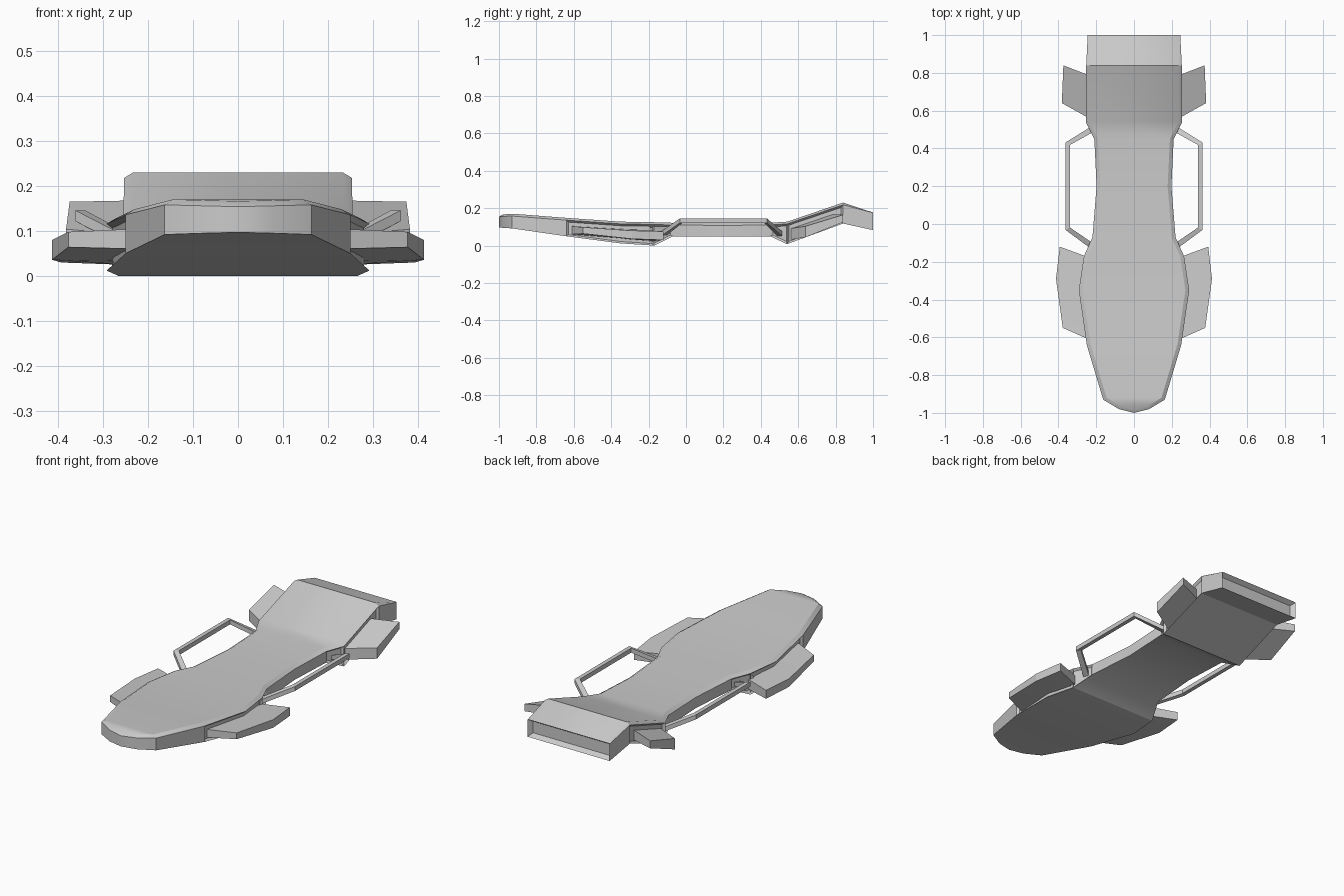
import bpy, bmesh, math
from mathutils import Vector

cube = bpy.data.objects.get("Cube")
if cube:
    bpy.data.objects.remove(cube, do_unlink=True)

grey = bpy.data.materials.new("light_grey")
grey.use_nodes = True
colour = (0.6, 0.6, 0.6, 1)
grey.diffuse_color = colour
grey.node_tree.nodes["Principled BSDF"].inputs["Base Color"].default_value = colour


def finish(bm, name, angle=30):
    """Turn a bmesh into a named, coloured object."""
    bmesh.ops.recalc_face_normals(bm, faces=bm.faces)
    mesh = bpy.data.meshes.new(name)
    bm.to_mesh(mesh)
    bm.free()
    mesh.materials.append(grey)
    obj = bpy.data.objects.new(name, mesh)
    bpy.context.collection.objects.link(obj)
    bpy.ops.object.select_all(action='DESELECT')
    obj.select_set(True)
    bpy.context.view_layer.objects.active = obj
    bpy.ops.object.shade_smooth_by_angle(angle=math.radians(angle))
    return obj


def loft(bm, sections, cap_start=True):
    """Skin a row of matching closed sections."""
    rings = [[bm.verts.new(p) for p in s] for s in sections]
    n = len(rings[0])
    for a, b in zip(rings, rings[1:]):
        for i in range(n):
            j = (i + 1) % n
            bm.faces.new((a[i], a[j], b[j], b[i]))
    if cap_start:
        bm.faces.new(rings[0])
    bm.faces.new(rings[-1])


# Hull stations: y, half width, top z, bottom z
stations = [
    (-1.0, 0, .166, .097), (-.98, .08, .168, .095), (-.93, .163, .17, .092),
    (-.64, .25, .148, .05), (-.35, .292, .128, .012), (-.17, .265, .125, 0),
    (-.07, .22, .122, .05), (.2, .198, .12, .05), (.45, .21, .122, .05),
    (.54, .255, .128, .008), (.84, .253, .23, .118), (1.0, .245, .177, .083),
]
sections = []
for k, (y, w, top, low) in enumerate(stations):
    # Chamfer the upper rim by offsetting the outline inwards
    before = stations[max(k - 1, 0)]
    after = stations[min(k + 1, len(stations) - 1)]
    normal = Vector((after[0] - before[0], before[1] - after[1])).normalized()
    if k == 0:
        normal = Vector((0, -1))
    rim = .02
    if k == len(stations) - 1:
        normal, rim = Vector((1, 0)), .003
    ix, iy = w - normal.x * rim, y - normal.y * rim
    edge = top - rim * .6
    sections.append([(w, y, low), (w, y, edge), (ix, iy, top),
                     (-ix, iy, top), (-w, y, edge), (-w, y, low)])
bm = bmesh.new()
loft(bm, sections, cap_start=False)
bmesh.ops.remove_doubles(bm, verts=bm.verts, dist=.0005)
bmesh.ops.recalc_face_normals(bm, faces=bm.faces)


def recess(y0, y1, side, thickness, depth):
    faces = [f for f in bm.faces if abs(f.normal.z) < .1
             and f.normal.x * side > .5 and y0 < f.calc_center_median().y < y1]
    bmesh.ops.inset_region(bm, faces=faces, thickness=thickness, depth=-depth,
                           use_even_offset=True, use_boundary=True)


# Sockets for the fins and rails along both flanks
for side in (1, -1):
    for y0, y1 in ((-.64, -.17), (-.17, -.07), (.45, .54), (.54, .84)):
        recess(y0, y1, side, .01, .012)
# Recessed exhaust panel at the tail
tail = [f for f in bm.faces if f.normal.y > .9]
bmesh.ops.inset_region(bm, faces=tail, thickness=.016, depth=0, use_even_offset=True)
bmesh.ops.recalc_face_normals(bm, faces=bm.faces)
bmesh.ops.translate(bm, verts=list({v for f in tail for v in f.verts}), vec=(0, -.025, 0))
finish(bm, "hull")


# Fin rows: inner x, y, low, high, then outer x, y, low, high
front_rows = [
    (.22, -.62, .06, .105, .377, -.55, .064, .098),
    (.24, -.30, .033, .087, .413, -.29, .036, .08),
    (.23, -.18, .024, .078, .393, -.12, .03, .076),
]
rear_rows = [
    (.22, .55, .03, .09, .382, .64, .045, .104),
    (.22, .78, .113, .168, .374, .84, .125, .165),
]
# Rail path: point and lengthwise cut direction at each corner
rail_path = [(.21, -.125, .06), (.351, -.025, .134), (.351, .425, .134), (.215, .505, .06)]

for side, label in ((1, "left"), (-1, "right")):
    for name, rows in (("front_fin", front_rows), ("rear_fin", rear_rows)):
        bm = bmesh.new()
        loft(bm, [[(side * a, b, c), (side * a, b, d), (side * e, f, h), (side * e, f, g)]
                  for a, b, c, d, e, f, g, h in rows])
        finish(bm, f"{label}_{name}", 3)

    # Angled side rail of square section, mitred at its corners
    bm = bmesh.new()
    rings = []
    for k, (x, y, z) in enumerate(rail_path):
        rear = 1 if k > 1 else -1
        if k in (0, 3):
            across = Vector((.008, rear * .013, 0))
        else:
            across = Vector((.011, rear * .007, 0))
        up = Vector((0, 0, .012))
        c = Vector((x, y, z))
        ring = [c - across - up, c + across - up, c + across + up, c - across + up]
        rings.append([(side * p.x, p.y, p.z) for p in ring])
    loft(bm, rings)
    finish(bm, f"{label}_side_rail", 3)
